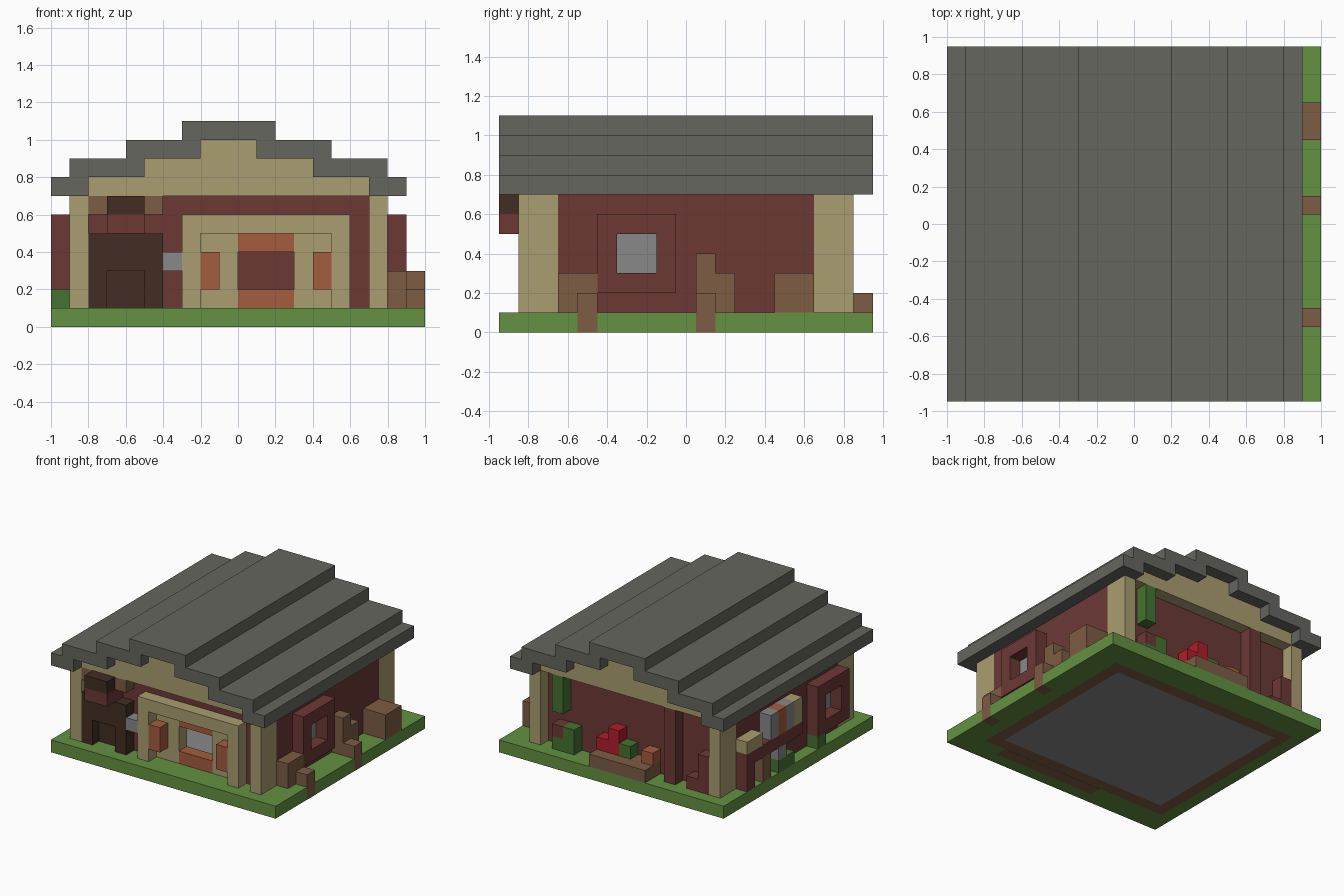
import bpy
import bmesh

cube = bpy.data.objects.get("Cube")
if cube:
    bpy.data.objects.remove(cube, do_unlink=True)

CELL = 0.1


def material(name, code):
    """Flat colour from a display hex code, converted to linear."""
    channels = [int(code[i:i + 2], 16) / 255 for i in (0, 2, 4)]
    colour = [((c + 0.055) / 1.055) ** 2.4 for c in channels] + [1]
    mat = bpy.data.materials.new(name)
    mat.use_nodes = True
    mat.diffuse_color = colour
    shader = mat.node_tree.nodes["Principled BSDF"]
    shader.inputs["Base Color"].default_value = colour
    shader.inputs["Roughness"].default_value = 1
    return mat


slate = material("slate grey", "66665f")
tan = material("tan plaster", "aa9d70")
red = material("brick red", "6c3935")
grass = material("grass green", "639141")
leaf = material("leaf green", "457231")
brown = material("wood brown", "7d5d43")
dark = material("dark timber", "412d23")
stone = material("light stone", "888888")
orange = material("terracotta", "a35c3f")
crimson = material("crimson petal", "b01d2c")


def part(name, mat, *boxes):
    """One object made of boxes; each box is (x span, y span, z span) in cells."""
    bm = bmesh.new()
    for box in boxes:
        corners = [bm.verts.new(((x - 10) * CELL, (y - 9.5) * CELL, z * CELL))
                   for x in box[0] for y in box[1] for z in box[2]]
        for face in ((0, 1, 3, 2), (4, 6, 7, 5), (0, 4, 5, 1),
                     (2, 3, 7, 6), (0, 2, 6, 4), (1, 5, 7, 3)):
            bm.faces.new([corners[i] for i in face])
    bmesh.ops.recalc_face_normals(bm, faces=bm.faces[:])
    mesh = bpy.data.meshes.new(name)
    bm.to_mesh(mesh)
    bm.free()
    mesh.materials.append(mat)
    obj = bpy.data.objects.new(name, mesh)
    bpy.context.collection.objects.link(obj)
    return obj


def ring(axis, outer, first, second):
    """Boxes around a rectangular hole that runs along the given axis."""
    a, b = [i for i in range(3) if i != axis]
    boxes = []

    def add(span_a, span_b):
        if span_a[0] < span_a[1] and span_b[0] < span_b[1]:
            box = list(outer)
            box[a], box[b] = span_a, span_b
            boxes.append(box)

    add((outer[a][0], first[0]), outer[b])
    add((first[1], outer[a][1]), outer[b])
    add(first, (outer[b][0], second[0]))
    add(first, (second[1], outer[b][1]))
    return boxes


def mirror_x(box):
    low, high = box[0]
    return ((19 - high, 19 - low), box[1], box[2])


def mirror_y(box):
    low, high = box[1]
    return (box[0], (19 - high, 19 - low), box[2])


# Ground, foundation and floor
ground, full_depth = (0, 1), (0, 19)
part("lawn", grass, *ring(2, ((0, 20), full_depth, ground), (1, 18), (2, 17)))
part("foundation", brown, *ring(2, ((1, 18), (2, 17), ground), (2, 17), (3, 16)))
part("floor", stone, ((2, 17), (3, 16), ground))
part("bay_soil", brown, ((7, 16), (1, 2), (-0.01, 0.5)))

# Stepped roof, mirrored about the ridge
eaves = [((0, 2), full_depth, (7, 8)),
         ((1, 5), full_depth, (8, 9)),
         ((4, 8), full_depth, (9, 10))]
part("roof", slate, *eaves, *map(mirror_x, eaves),
     ((7, 12), full_depth, (10, 11)))

# Gables and corner posts
gable = [((inset, 19 - inset), (1, 2), (level, level + 1))
         for inset, level in ((2, 7), (5, 8), (8, 9))]
part("front_gable", tan, *gable)
part("back_gable", tan, *map(mirror_y, gable))
post = ((1, 2), (1, 3), (1, 7))
posts = [post, mirror_x(post)]
part("corner_posts", tan, *posts, *map(mirror_y, posts))

# Walls
height = (1, 7)
part("front_wall", red, *ring(1, ((2, 17), (2, 3), height), (8, 15), (1, 5)))
part("back_wall", red, ((2, 17), (16, 17), height))

# Side walls, each with a framed window
pane_height = (3, 5)
for side, wall, frame, start in (("right", (1, 2), (0, 1), 3),
                                 ("left", (17, 18), (18, 19), 5)):
    hole = (start + 1, start + 3)
    part(side + "_wall", red,
         *ring(0, (wall, (3, 16), height), hole, pane_height))
    part(side + "_window_frame", red,
         *ring(0, (frame, (start, start + 4), (2, 6)), hole, pane_height))
    part(side + "_window_pane", stone, (wall, hole, pane_height))

# Front bay window
bay = (1, 2)
part("bay_frame", tan, *ring(1, ((7, 16), bay, (1, 6)), (8, 15), (1, 5)))
part("bay_wall", tan, *[(span, (2, 3), (1, 5)) for span in ((8, 10), (13, 15))])
part("bay_lintel", orange, ((10, 13), (2, 3), (4, 5)))
part("bay_sill", orange, ((10, 13), (2, 3), (1, 2)))
part("shutters", orange, *[(span, bay, (2, 4)) for span in ((8, 9), (14, 15))])

# Door, canopy and lamp
part("door_frame", dark, *ring(1, ((2, 6), bay, (1, 5)), (3, 5), (1, 3)))
part("door", dark, ((3, 5), (1.8, 2), (1, 3)))
part("canopy", red, ((3, 5), (0, 2), (5, 6)))
part("canopy_cap", dark, ((3, 5), (0, 2), (6, 7)))
part("canopy_brackets", brown, *[(s, bay, (6, 7)) for s in ((2, 3), (5, 6))])
part("door_lamp", stone, ((6, 7), bay, (3, 4)))

# Logs and stumps along the left side
part("log_near_post", brown, ((18, 19), (3, 5), (1, 3)))
part("log_pair", brown, ((18, 19), (10, 12), (1, 3)), ((18, 19), (10, 11), (3, 4)))
part("large_stump", brown, ((18, 20), (14, 16), (1, 3)))
part("edge_stumps", brown,
     *[((19, 20.01), (y, y + 1), (0, 2)) for y in (4, 10)])

# Back garden planter and flowers
bed = (16.9, 18)
part("planter", brown, ((7, 12), (17, 19), (1, 2)))
part("red_flower", crimson, ((10, 11), (17, 18), (2, 4)), ((11, 12), (17, 18), (2, 3)))
part("planter_leaf", leaf, ((9, 10), (17, 18), (2, 3)))
part("orange_flower", orange, ((7, 8), (17, 18), (2, 3)))
part("wall_vine", leaf, ((15, 16), bed, (4, 7)))
part("garden_bush", leaf, ((14, 16), bed, (1, 2)), ((14, 15), bed, (2, 3)))
part("garden_seat", red, ((15, 16), bed, (2, 3)))
part("back_buttress", red, ((5, 6), bed, height))
part("back_steps", red, ((3, 4), bed, (1, 2)), ((2, 3), bed, (1, 4)))

# Market shelf along the right side
shelf = (0, 1)
part("shelf_board", red, (shelf, (9, 16), (3, 4)))
part("shelf_leg", red, (shelf, (15, 16), (1, 3)))
part("shelf_post", brown, (shelf, (13, 14), (1, 3)))
part("tan_crate", tan, (shelf, (14, 16), (4, 5)))
part("tan_pillar", tan, (shelf, (9, 10), (4, 6)))
part("stone_jars", stone, (shelf, (12, 13), (4, 6)), (shelf, (10, 11), (4, 6)))
part("clay_jar", orange, (shelf, (11, 12), (4, 6)))
part("stone_pot", stone, (shelf, (11, 12), (2, 3)))
part("shelf_bush", leaf, (shelf, (10, 12), (1, 2)))
part("window_bush", leaf, (shelf, (6, 7), (1, 2)))
